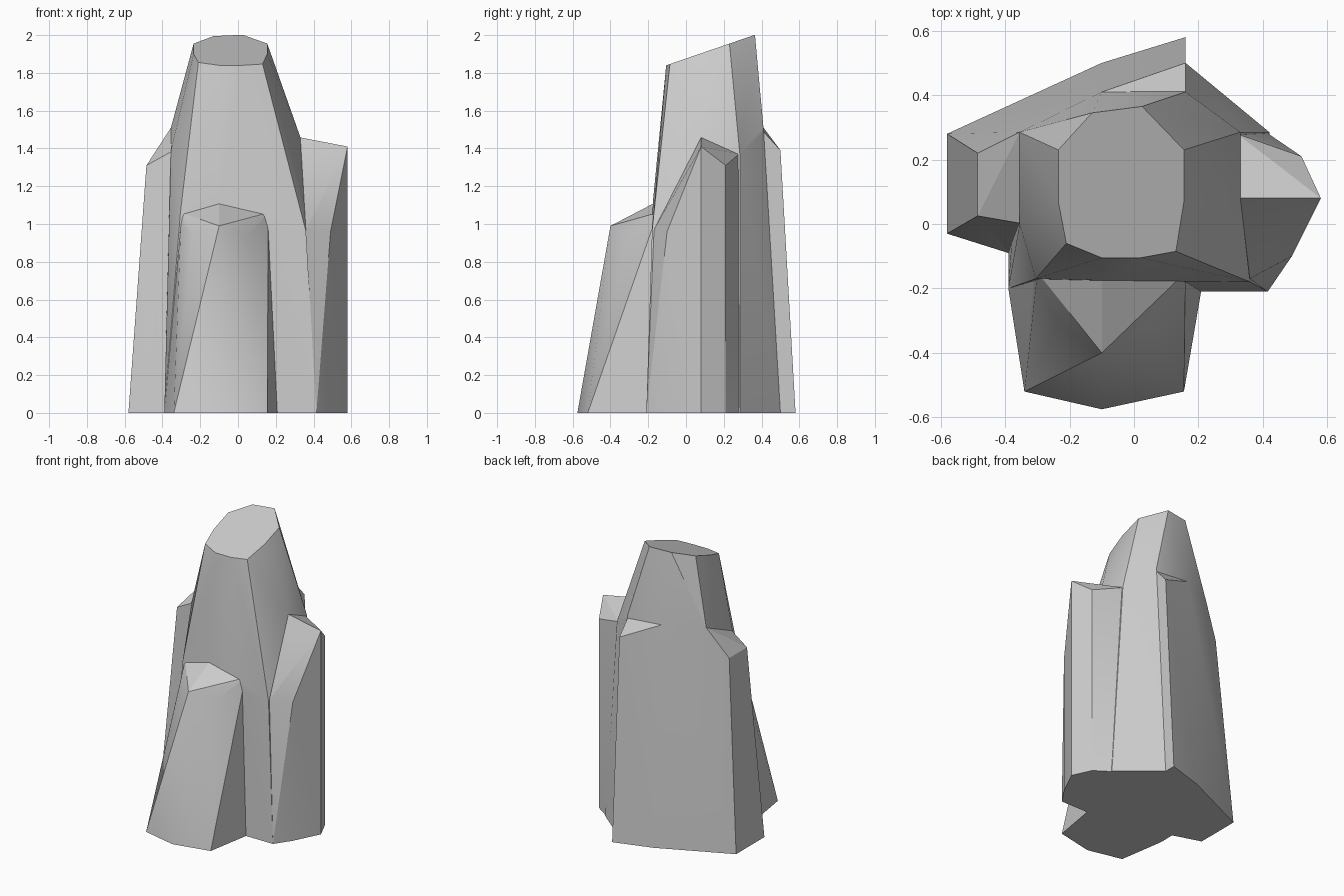
import bpy, bmesh, math

if "Cube" in bpy.data.objects:
    bpy.data.objects.remove(bpy.data.objects["Cube"])


def hull(name, base, upper):
    """Faceted rock column: convex hull of a floor outline and upper points."""
    bm = bmesh.new()
    for x, y in base:
        bm.verts.new((x, y, 0))
    for p in upper:
        bm.verts.new(p)
    res = bmesh.ops.convex_hull(bm, input=bm.verts[:])
    loose = [g for g in set(res["geom_interior"] + res["geom_unused"])
             if isinstance(g, bmesh.types.BMVert)]
    bmesh.ops.delete(bm, geom=loose, context='VERTS')
    bmesh.ops.dissolve_limit(bm, angle_limit=math.radians(1),
                             verts=bm.verts[:], edges=bm.edges[:])
    bmesh.ops.recalc_face_normals(bm, faces=bm.faces[:])
    me = bpy.data.meshes.new(name)
    bm.to_mesh(me)
    bm.free()
    ob = bpy.data.objects.new(name, me)
    bpy.context.collection.objects.link(ob)
    return ob


# Central column: sloped ten-sided cap, shoulder points, floor outline
cap = [(-.235, .23), (-.13, .345), (.025, .365), (.155, .23), (.155, .07),
       (.13, -.085), (.02, -.105), (-.1, -.105), (-.21, -.06), (-.235, .07)]
shoulder = [(.36, -.18, .96), (.33, .08, 1.46), (.33, .285, 1.37),
            (.16, .41, 1.51), (-.1, .41, 1.51), (-.355, .285, 1.51),
            (-.355, 0, 1.39), (-.305, -.17, 1.06), (-.1, -.175, 1.12),
            (.16, -.175, 1.06)]
main = hull("rock_spire",
            [(.415, -.21), (.42, .285), (.16, .5), (-.1, .49), (-.385, .3),
             (-.39, -.2), (-.35, -.21)],
            [(x, y, 1.876 + .344 * y) for x, y in cap] + shoulder)

# Slab wrapping the left and back
slab = hull("left_back_slab",
            [(-.58, -.03), (-.58, .28), (-.35, .382), (-.1, .5), (.16, .58),
             (.16, .3), (-.3, -.08), (-.39, -.09)],
            [(-.485, .025, 1.31), (-.485, .22, 1.31), (-.355, .285, 1.51),
             (-.34, 0, 1.39), (-.1, .41, 1.51), (.16, .4, 1.5),
             (.16, .5, 1.39)])

# Short column at the front
front = hull("front_column",
             [(-.39, -.2), (-.34, -.52), (-.1, -.575), (.155, -.52),
              (.21, -.2), (.2, -.1), (-.3, -.1)],
             [(-.3, -.15, 1.06), (-.1, -.15, 1.12), (.16, -.15, 1.06),
              (.05, -.305, .94), (-.1, -.4, .99), (-.24, -.305, .94)])

# Column on the right
right = hull("right_column",
             [(.415, -.21), (.49, -.1), (.58, .08), (.52, .21), (.41, .285),
              (.2, .2), (.2, -.1)],
             [(.35, -.175, .96), (.49, -.1, .96), (.58, .08, 1.41),
              (.52, .21, 1.31), (.32, .28, 1.37), (.32, .08, 1.46)])

# Fuse the columns into one rock
bpy.context.view_layer.objects.active = main
for part in (slab, front, right):
    mod = main.modifiers.new("fuse", 'BOOLEAN')
    mod.operation = 'UNION'
    mod.solver = 'EXACT'
    mod.object = part
    bpy.ops.object.modifier_apply(modifier=mod.name)
    bpy.data.objects.remove(part)

# Soft shading on the main faces, crisp ridges
main.select_set(True)
bpy.ops.object.shade_smooth_by_angle(angle=math.radians(25))
